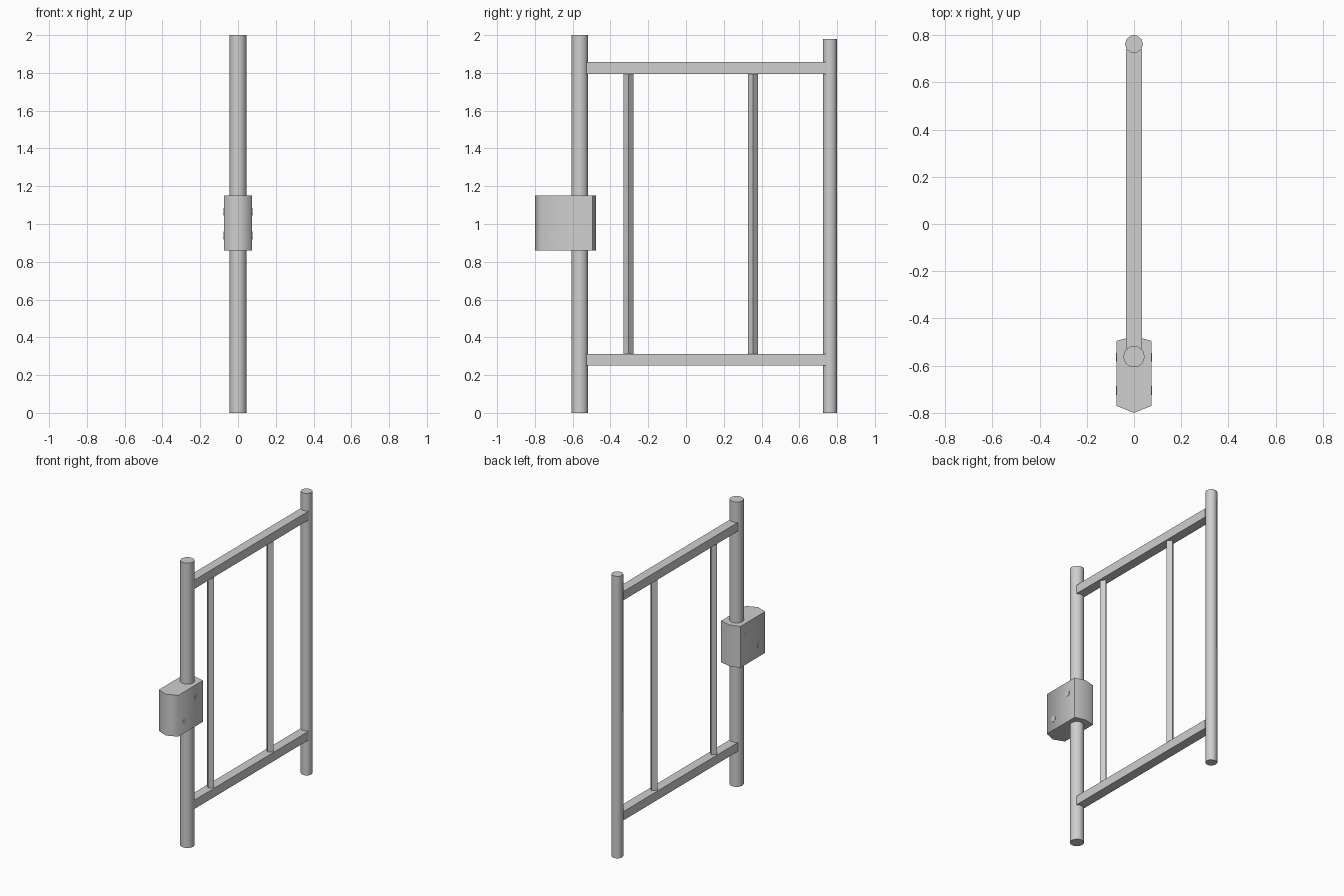
import bpy
import math

cube = bpy.data.objects.get("Cube")
if cube:
    bpy.data.objects.remove(cube, do_unlink=True)

metal = bpy.data.materials.new("grey_metal")
metal.use_nodes = True
metal.diffuse_color = (0.62, 0.62, 0.62, 1)
metal.node_tree.nodes["Principled BSDF"].inputs["Base Color"].default_value = metal.diffuse_color


def prism(name, outline, z0, z1, smooth=False):
    """Extrude an (x, y) outline from z0 to z1."""
    n = len(outline)
    verts = [(x, y, z) for z in (z0, z1) for x, y in outline]
    faces = [tuple(reversed(range(n))), tuple(range(n, 2 * n))]
    faces += [(i, (i + 1) % n, n + (i + 1) % n, n + i) for i in range(n)]
    mesh = bpy.data.meshes.new(name)
    mesh.from_pydata(verts, [], faces)
    mesh.materials.append(metal)
    obj = bpy.data.objects.new(name, mesh)
    bpy.context.collection.objects.link(obj)
    if smooth:
        bpy.ops.object.select_all(action="DESELECT")
        obj.select_set(True)
        bpy.context.view_layer.objects.active = obj
        bpy.ops.object.shade_smooth_by_angle(angle=math.radians(75))
    return obj


def ring(radius, y, sides):
    """Regular polygon with a corner on the x axis."""
    step = math.tau / sides
    return [(radius * math.cos(i * step), y + radius * math.sin(i * step)) for i in range(sides)]


# Round end posts
prism("latch_post", ring(0.046, -0.562, 10), 0, 2, smooth=True)
prism("hinge_post", ring(0.038, 0.762, 10), 0, 1.98, smooth=True)

# Square horizontal rails
rail = [(-0.033, -0.527), (0.033, -0.527), (0.033, 0.74), (-0.033, 0.74)]
prism("bottom_rail", rail, 0.25, 0.312)
prism("top_rail", rail, 1.795, 1.857)

# Slim diamond-section bars
for name, y in (("front_bar", -0.305), ("back_bar", 0.355)):
    prism(name, ring(0.027, y, 4), 0.31, 1.797)

# Lock case with shallow pointed ends
case = [(0, -0.8), (0.075, -0.77), (0.075, -0.495), (0, -0.476), (-0.075, -0.495), (-0.075, -0.77)]
prism("lock_case", case, 0.86, 1.15, smooth=True)

# Tiny flush rivets on both sides of the case
for side, label in ((1, "left"), (-1, "right")):
    for place, y, z in (("upper", -0.565, 1.065), ("lower", -0.705, 0.94)):
        rivet = prism(f"{label}_{place}_rivet", ring(0.021, 0, 6), -0.002, 0.002)
        rivet.location = (side * 0.075, y, z)
        rivet.rotation_euler = (0, side * math.pi / 2, 0)
